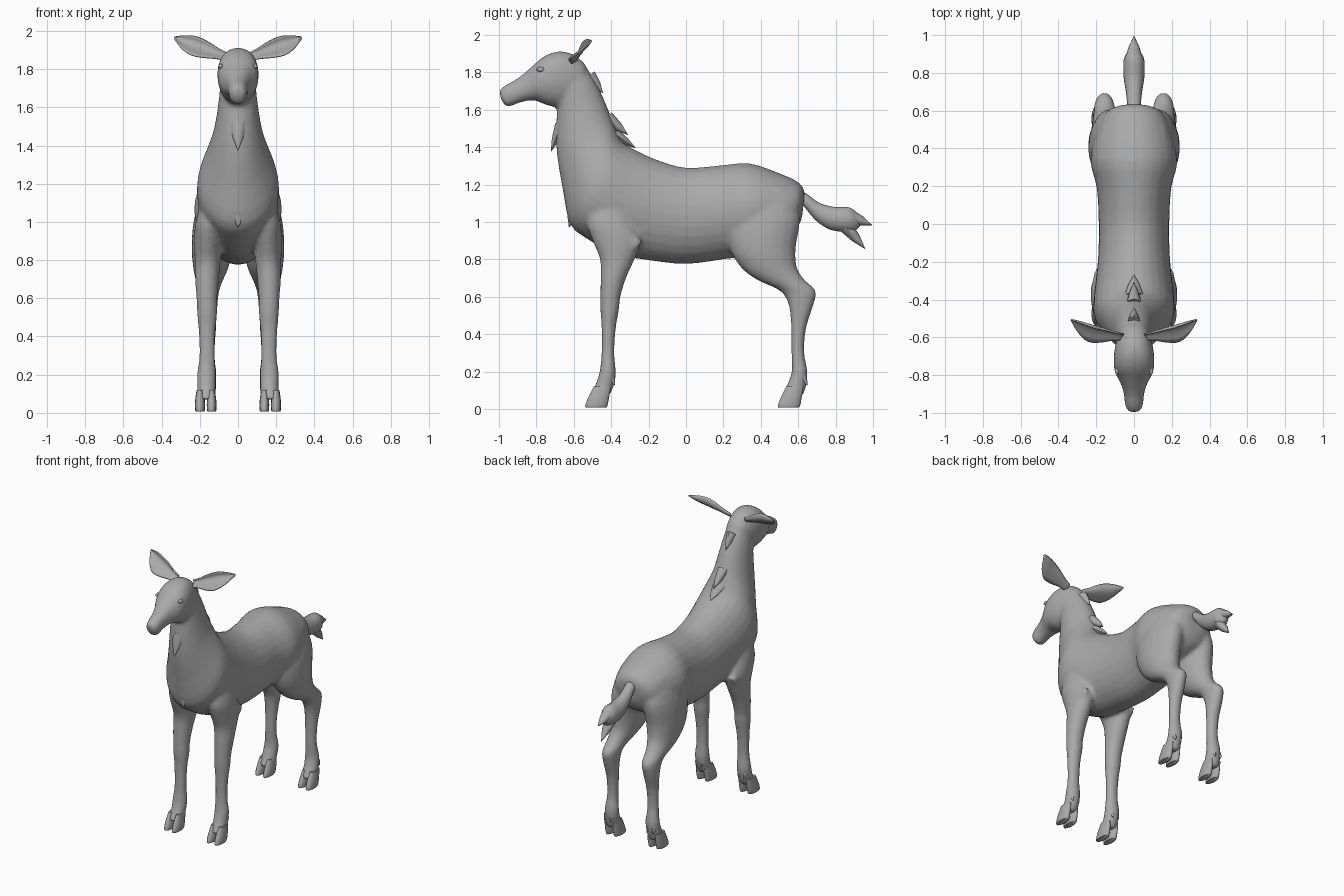
import bpy, bmesh, math
from mathutils import Vector

if "Cube" in bpy.data.objects:
    bpy.data.objects.remove(bpy.data.objects["Cube"])

coat = bpy.data.materials.new("grey coat")
coat.diffuse_color = (0.4, 0.4, 0.4, 1)
coat.use_nodes = True
coat.node_tree.nodes["Principled BSDF"].inputs["Base Color"].default_value = coat.diffuse_color


def finish(name, bm, angle=50):
    """Turn a bmesh into a smooth-shaded object."""
    bmesh.ops.recalc_face_normals(bm, faces=bm.faces)
    me = bpy.data.meshes.new(name)
    bm.to_mesh(me)
    bm.free()
    me.materials.append(coat)
    ob = bpy.data.objects.new(name, me)
    bpy.context.collection.objects.link(ob)
    bpy.ops.object.select_all(action='DESELECT')
    bpy.context.view_layer.objects.active = ob
    ob.select_set(True)
    bpy.ops.object.shade_smooth_by_angle(angle=math.radians(angle))
    return ob


def refine(rows, n=3):
    """Catmull-Rom interpolation between rows of numbers."""
    out = []
    for i in range(len(rows) - 1):
        a, b, c, d = (rows[max(i - 1, 0)], rows[i], rows[i + 1],
                      rows[min(i + 2, len(rows) - 1)])
        for k in range(n):
            t = k / n
            out.append([0.5 * (2 * q + (r - p) * t + (2 * p - 5 * q + 4 * r - s) * t * t
                               + (3 * q - p - 3 * r + s) * t ** 3)
                        for p, q, r, s in zip(a, b, c, d)])
    return out + [rows[-1]]


def loft(bm, rings, sides=20, power=1.0):
    """Skin oval rings given as (centre, half axis u, half axis v)."""
    def sp(v):
        return math.copysign(abs(v) ** power, v)
    loops = []
    for c, u, v in rings:
        angles = [2 * math.pi * k / sides for k in range(sides)]
        loops.append([bm.verts.new(c + u * sp(math.cos(a)) + v * sp(math.sin(a)))
                      for a in angles])
    for a, b in zip(loops, loops[1:]):
        for k in range(sides):
            j = (k + 1) % sides
            bm.faces.new((a[k], a[j], b[j], b[k]))
    bm.faces.new(loops[0])
    bm.faces.new(loops[-1])


def spine(rows, x=0):
    """Rings from upper y,z / lower y,z / half width."""
    out = []
    for ty, tz, by, bz, w in refine(rows):
        t, b = Vector((x, ty, tz)), Vector((x, by, bz))
        out.append(((t + b) / 2, Vector((w, 0, 0)), (t - b) / 2))
    return out


def limb(rows, side):
    """Level rings from z, y range and x range."""
    return [(Vector((side * (x0 + x1) / 2, (y0 + y1) / 2, z)),
             Vector(((x1 - x0) / 2, 0, 0)), Vector((0, (y1 - y0) / 2, 0)))
            for z, y0, y1, x0, x1 in refine(rows)]


def spike(bm, base, tip, w, d):
    """Tuft of hair: flat four-sided cone."""
    base, tip = Vector(base), Vector(tip)
    v = (tip - base).cross(Vector((1, 0, 0))).normalized() * d
    loft(bm, [(base, Vector((w, 0, 0)), v),
              (base.lerp(tip, .55), Vector((w * .6, 0, 0)), v * .65),
              (tip, Vector((w * .03, 0, 0)), v * .03)], 8)


# Outlines of the torso with neck, and of the head
torso = [(.635, 1.16, .62, 1.02, .07), (.605, 1.21, .575, .94, .15),
         (.5, 1.26, .46, .88, .2), (.34, 1.313, .32, .82, .23),
         (.18, 1.302, .2, .80, .197), (0, 1.29, 0, .775, .187),
         (-.15, 1.33, -.2, .795, .19), (-.26, 1.38, -.38, .83, .205),
         (-.33, 1.42, -.53, .91, .215), (-.36, 1.46, -.62, .99, .205),
         (-.38, 1.51, -.66, 1.18, .165), (-.40, 1.56, -.69, 1.36, .13),
         (-.44, 1.66, -.695, 1.5, .108), (-.49, 1.76, -.69, 1.6, .096),
         (-.54, 1.84, -.70, 1.66, .088)]
head = [(-.535, 1.84, -.61, 1.63, .08), (-.60, 1.895, -.70, 1.615, .1),
        (-.68, 1.912, -.76, 1.63, .108), (-.76, 1.885, -.81, 1.65, .1),
        (-.83, 1.825, -.86, 1.645, .07), (-.90, 1.768, -.91, 1.63, .053),
        (-.96, 1.735, -.955, 1.615, .048), (-1.0, 1.705, -.985, 1.645, .03)]

# Outlines of the legs
front = [(1.15, -.5, -.3, .08, .18), (1.0, -.53, -.28, .07, .222),
         (.9, -.5, -.24, .08, .23), (.8, -.46, -.275, .09, .227),
         (.7, -.457, -.32, .1, .225), (.6, -.458, -.35, .108, .218),
         (.53, -.458, -.358, .108, .215), (.43, -.452, -.375, .117, .207),
         (.3, -.452, -.383, .12, .203), (.2, -.462, -.375, .115, .215),
         (.13, -.485, -.383, .117, .213), (.07, -.515, -.41, .115, .22)]
hind = [(1.18, .28, .56, .02, .18), (1.02, .22, .61, .015, .23),
        (.87, .23, .588, .025, .243), (.76, .29, .592, .05, .235),
        (.69, .38, .635, .08, .222), (.63, .505, .695, .1, .212),
        (.55, .55, .68, .108, .208), (.43, .562, .642, .115, .2),
        (.3, .563, .633, .12, .198), (.2, .565, .65, .112, .21),
        (.13, .54, .645, .115, .213), (.07, .51, .625, .115, .22)]

# Body: torso, neck, head and legs fused into one smooth skin
bm = bmesh.new()
loft(bm, spine(torso), 28)
loft(bm, spine(head), 24, .9)
for s in (-1, 1):
    loft(bm, limb(front, s))
    loft(bm, limb(hind, s))
    # Elbow tuft and brow
    spike(bm, (s * .185, -.32, .87), (s * .2, -.225, .9), .035, .05)
body = finish("body", bm, 60)
remesh = body.modifiers.new("fuse", 'REMESH')
remesh.mode = 'VOXEL'
remesh.voxel_size = 0.013
remesh.use_smooth_shade = True
relax = body.modifiers.new("relax", 'SMOOTH')
relax.factor = 0.5
relax.iterations = 5

# Cloven hooves and dew claws
for label, y in (("front", -.48), ("hind", .55)):
    for s, where in ((-1, "left"), (1, "right")):
        bm = bmesh.new()
        for a, b in ((.113, .163), (.173, .225)):
            loft(bm, limb([(.12, y - .015, y + .08, a + .008, b - .008),
                           (.06, y - .045, y + .07, a, b),
                           (.02, y - .06, y + .062, a, b),
                           (.008, y - .058, y + .055, a + .003, b - .003)], s), 14)
        for x in (.145, .19):
            spike(bm, (s * x, y + .075, .17), (s * x, y + .1, .125), .015, .018)
        finish(f"{label}_hoof_{where}", bm)

# Cupped leaf-shaped ears: along the length, x y z of the spine and half height
ear = [(.06, -.585, 1.865, .02), (.11, -.575, 1.882, .027), (.17, -.56, 1.903, .043),
       (.23, -.545, 1.922, .05), (.285, -.525, 1.942, .035), (.333, -.507, 1.966, .003)]
for s, where in ((-1, "left"), (1, "right")):
    bm = bmesh.new()
    grid = []
    for x, y, z, h in refine(ear):
        row = []
        for k in range(9):
            a = (k - 4) / 4
            cup = h * .8 * a * a
            row.append(bm.verts.new((s * (x - .25 * h * a), y + h * .75 * a - cup,
                                     z + h * .95 * a)))
        grid.append(row)
    for p, q in zip(grid, grid[1:]):
        for k in range(8):
            bm.faces.new((p[k], p[k + 1], q[k + 1], q[k]))
    ob = finish("ear_" + where, bm, 60)
    shell = ob.modifiers.new("shell", 'SOLIDIFY')
    shell.thickness = .008
    shell.offset = 0

# Eyes with lids
for s, where in ((-1, "left"), (1, "right")):
    bm = bmesh.new()
    bmesh.ops.create_uvsphere(bm, u_segments=12, v_segments=8, radius=1)
    bmesh.ops.scale(bm, vec=(.012, .022, .013), verts=bm.verts)
    bmesh.ops.translate(bm, vec=(s * .09, -.777, 1.815), verts=bm.verts)
    finish("eye_" + where, bm)

# Tail with forked tip
bm = bmesh.new()
loft(bm, spine([(.58, 1.18, .57, 1.08, .035), (.64, 1.155, .62, 1.09, .036),
                (.71, 1.105, .69, 1.01, .043), (.79, 1.082, .77, .957, .055),
                (.87, 1.08, .86, .945, .055), (.91, 1.055, .90, .95, .038),
                (.94, 1.03, .93, .975, .015)]), 14)
spike(bm, (.0, .86, 1.035), (0, .995, .982), .05, .042)
spike(bm, (.0, .85, .98), (0, .957, .857), .045, .038)
finish("tail", bm)

# Hair tufts along the nape, throat and chest
bm = bmesh.new()
for base, tip, w, d in (((0, -.52, 1.78), (0, -.445, 1.69), .035, .04),
                        ((0, -.42, 1.56), (0, -.31, 1.465), .04, .035),
                        ((0, -.38, 1.47), (0, -.27, 1.395), .05, .03),
                        ((0, -.67, 1.52), (0, -.722, 1.375), .045, .03),
                        ((0, -.59, 1.1), (0, -.625, .97), .05, .04)):
    spike(bm, base, tip, w, d)
finish("hair_tufts", bm)
